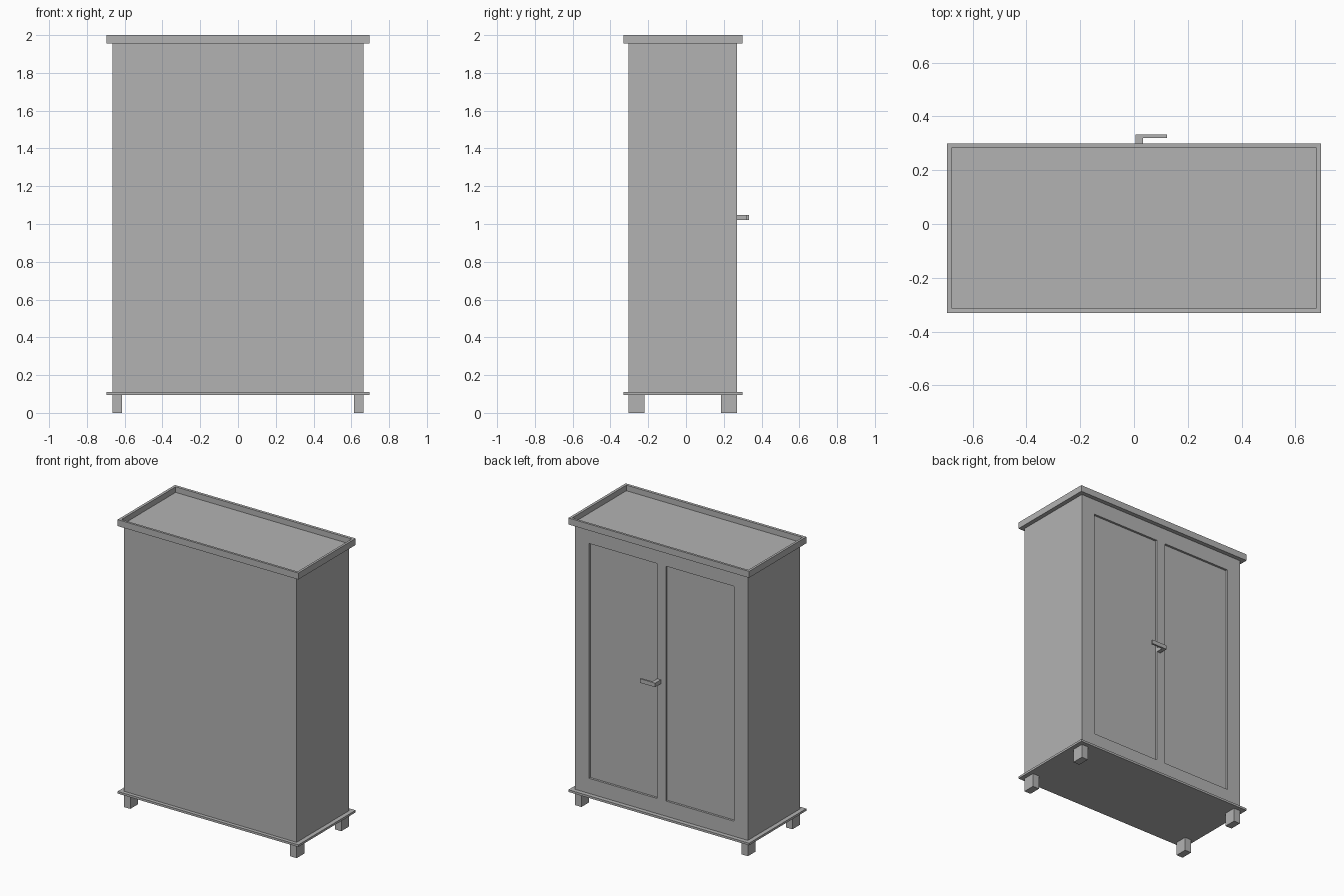
import bpy, bmesh
from mathutils import Vector

cube = bpy.data.objects.get("Cube")
if cube:
    bpy.data.objects.remove(cube, do_unlink=True)

grey = bpy.data.materials.new("plain grey")
grey.use_nodes = True
colour = (0.45, 0.45, 0.45, 1)
grey.diffuse_color = colour
grey.node_tree.nodes["Principled BSDF"].inputs["Base Color"].default_value = colour


def box_mesh(lo, hi):
    """Box between two opposite corners."""
    bm = bmesh.new()
    lo, hi = Vector(lo), Vector(hi)
    bmesh.ops.create_cube(bm, size=1)
    for v in bm.verts:
        v.co = (lo + hi) / 2 + v.co * (hi - lo)
    return bm


def finish(name, bm):
    bmesh.ops.recalc_face_normals(bm, faces=bm.faces)
    mesh = bpy.data.meshes.new(name)
    bm.to_mesh(mesh)
    bm.free()
    mesh.materials.append(grey)
    obj = bpy.data.objects.new(name, mesh)
    bpy.context.collection.objects.link(obj)
    return obj


def facing(bm, axis):
    """The faces that point along an axis."""
    return [f for f in bm.faces if f.normal.dot(Vector(axis)) > 0.9]


half_w, back, door = 0.665, -0.305, 0.27
base_z, top_z = 0.11, 1.955
panel_in, panel_out = 0.034, 0.558
panel_low, panel_high = 0.215, 1.848

# Cabinet body, with two recessed door panels
bm = box_mesh((-half_w, back, base_z), (half_w, door, top_z))
cuts = [((x, 0, 0), (1, 0, 0)) for x in (-panel_out, -panel_in, panel_in, panel_out)]
cuts += [((0, 0, z), (0, 0, 1)) for z in (panel_low, panel_high)]
for point, normal in cuts:
    faces = facing(bm, (0, 1, 0))
    edges = {e for f in faces for e in f.edges}
    verts = {v for f in faces for v in f.verts}
    bmesh.ops.bisect_plane(bm, geom=[*verts, *edges, *faces],
                           plane_co=point, plane_no=normal)
    bm.normal_update()
panels = []
for f in facing(bm, (0, 1, 0)):
    c = f.calc_center_median()
    if panel_in < abs(c.x) < panel_out and panel_low < c.z < panel_high:
        panels.append(f)
bmesh.ops.inset_individual(bm, faces=panels, thickness=0, depth=-0.015)
bmesh.ops.dissolve_limit(bm, angle_limit=0.01, verts=bm.verts, edges=bm.edges)
finish("cabinet_body", bm)

# Base board
finish("base_board", box_mesh((-0.695, -0.33, 0.095), (0.695, 0.30, base_z)))

# Top with a raised rim around a sunken tray
bm = box_mesh((-0.695, -0.33, top_z), (0.695, 0.30, 2.0))
bm.normal_update()
bmesh.ops.inset_individual(bm, faces=facing(bm, (0, 0, 1)), thickness=0.025, depth=0)
tray = min(facing(bm, (0, 0, 1)),
           key=lambda f: f.calc_center_median().xy.length + max(abs(v.co.x) for v in f.verts))
for v in tray.verts:
    v.co.z -= 0.001
bmesh.ops.inset_individual(bm, faces=[tray], thickness=0, depth=-0.039)
finish("top_rim", bm)

# Four feet
for side, sx in (("right", -1), ("left", 1)):
    for end, y in (("front", back), ("back", door - 0.085)):
        x = sorted((sx * 0.615, sx * half_w))
        finish(f"{end}_{side}_foot", box_mesh((x[0], y, 0), (x[1], y + 0.085, 0.095)))

# Lever handle: stem and grip
finish("handle_stem", box_mesh((0.005, door, 1.02), (0.033, 0.32, 1.048)))
finish("handle_grip", box_mesh((0.005, 0.32, 1.02), (0.122, 0.333, 1.048)))
